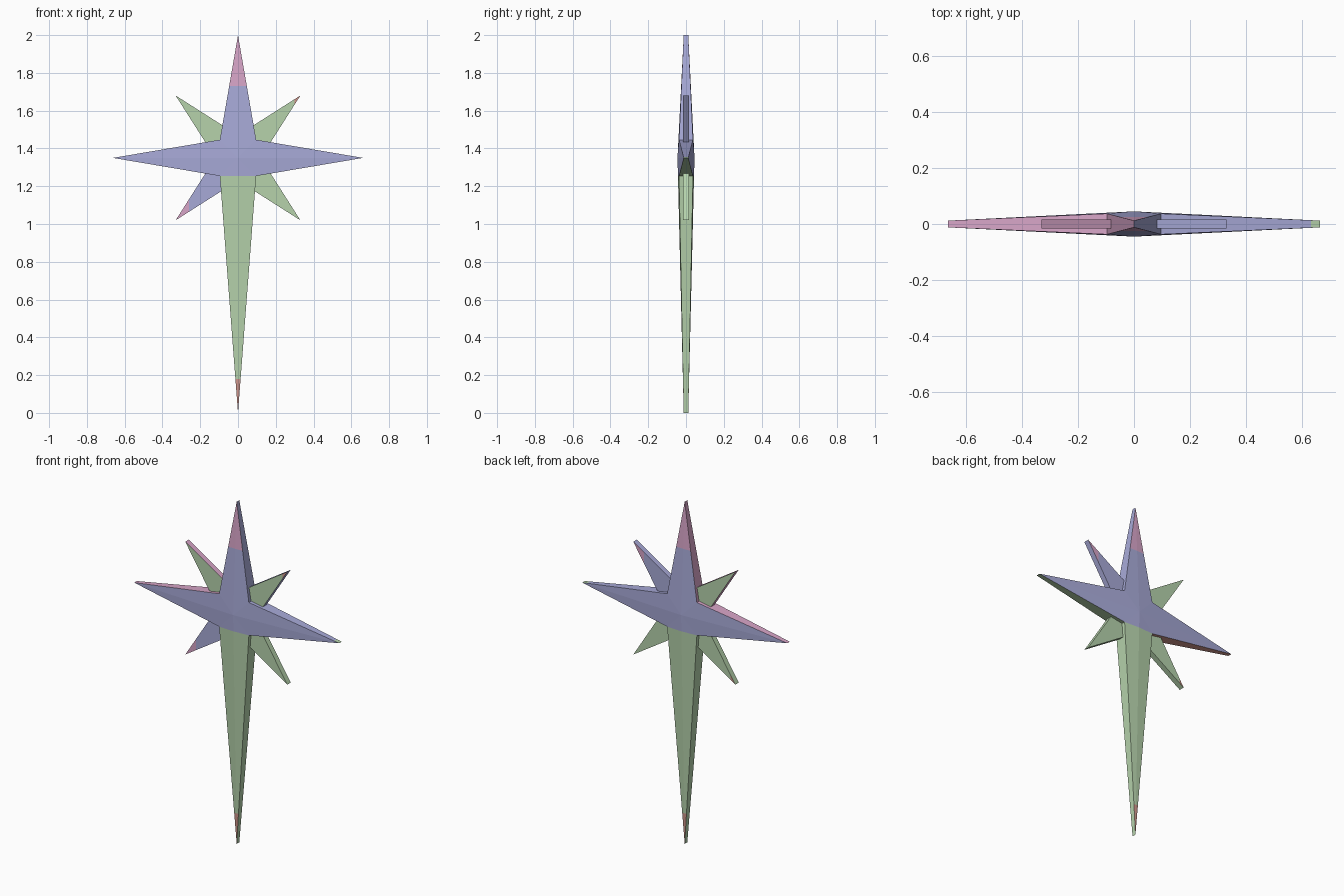
import bpy, bmesh, math
from mathutils import Vector

cube = bpy.data.objects.get("Cube")
if cube:
    bpy.data.objects.remove(cube, do_unlink=True)

MID = 1.35      # height of the star centre
WAIST = 0.096   # inner corner offset of the large star


def material(name, srgb):
    color = [(c / 255) ** 2.2 for c in srgb] + [1]
    m = bpy.data.materials.new(name)
    m.use_nodes = True
    m.diffuse_color = color
    bsdf = m.node_tree.nodes["Principled BSDF"]
    bsdf.inputs["Base Color"].default_value = color
    bsdf.inputs["Roughness"].default_value = 0.8
    return m


MATS = [material("lavender", (166, 168, 214)), material("pink", (214, 163, 198)),
        material("pale_green", (180, 209, 170)), material("dusty_red", (205, 148, 138))]
LAVENDER, PINK, GREEN, RED = range(4)


def star(name, tips, corners, tip_depth, corner_depth, centre_depth, cuts, rule):
    """Faceted star: two fans of triangles joined by a wall, cut along colour borders."""
    bm = bmesh.new()
    outline = []
    for tip, corner in zip(tips, corners):
        outline += [(tip, tip_depth), (corner, corner_depth)]
    rings = []
    for side in (-1, 1):
        ring = [bm.verts.new((x, side * d, MID + z)) for (x, z), d in outline]
        hub = bm.verts.new((0, side * centre_depth, MID))
        for i, v in enumerate(ring):
            bm.faces.new((hub, v, ring[(i + 1) % len(ring)]))
        rings.append(ring)
    front, back = rings
    for i in range(len(front)):
        j = (i + 1) % len(front)
        bm.faces.new((front[i], front[j], back[j], back[i]))
    # cut along the borders between colours
    for point, normal in cuts:
        bmesh.ops.bisect_plane(bm, geom=bm.verts[:] + bm.edges[:] + bm.faces[:],
                               plane_co=point, plane_no=normal, dist=1e-4)
    bmesh.ops.recalc_face_normals(bm, faces=bm.faces[:])
    for f in bm.faces:
        f.material_index = rule(f.calc_center_median(), f.normal)
    mesh = bpy.data.meshes.new(name)
    bm.to_mesh(mesh)
    bm.free()
    for m in MATS:
        mesh.materials.append(m)
    obj = bpy.data.objects.new(name, mesh)
    bpy.context.collection.objects.link(obj)
    return obj


def large_rule(c, n):
    if abs(n.y) > 0.7:                                   # front and back
        if c.z > 1.73:
            return PINK
        if c.z > MID - WAIST:
            return LAVENDER
        return GREEN if c.z > 0.18 else RED
    if c.z < MID - WAIST:                                # walls of the long ray
        return GREEN
    if c.z < MID:                                        # undersides of the arms
        return GREEN if c.x > 0 else RED
    if c.x < 0:
        return PINK
    return GREEN if c.x > 0.63 else LAVENDER


def small_rule(c, n):
    up = c.z > MID
    if abs(n.y) > 0.7:                                   # back is the front turned half round
        s = 1 if n.y < 0 else -1
        x, z = s * c.x, s * (c.z - MID)
        if x < 0 and z < 0:
            return PINK if x < -0.26 else LAVENDER
        return RED if x > 0.3 and z > 0 else GREEN
    if up:
        return LAVENDER if c.x > 0 else PINK
    return GREEN


# large upright star with a long lower ray
star("large_star",
     [(0, 0.65), (0.663, 0), (0, -1.35), (-0.663, 0)],
     [(WAIST, WAIST), (WAIST, -WAIST), (-WAIST, -WAIST), (-WAIST, WAIST)],
     0.012, 0.037, 0.045,
     [((0, 0, 1.73), (0, 0, 1)), ((0, 0, MID - WAIST), (0, 0, 1)),
      ((0, 0, 0.18), (0, 0, 1)), ((0.63, 0, 0), (1, 0, 0))],
     large_rule)

# small flat diagonal star behind the large rays
star("small_star",
     [(0.33, 0.33), (0.33, -0.33), (-0.33, -0.33), (-0.33, 0.33)],
     [(0.12, 0), (0, -0.12), (-0.12, 0), (0, 0.12)],
     0.016, 0.016, 0.016,
     [((x, 0, 0), (1, 0, 0)) for x in (-0.3, -0.26, 0.26, 0.3)],
     small_rule)
